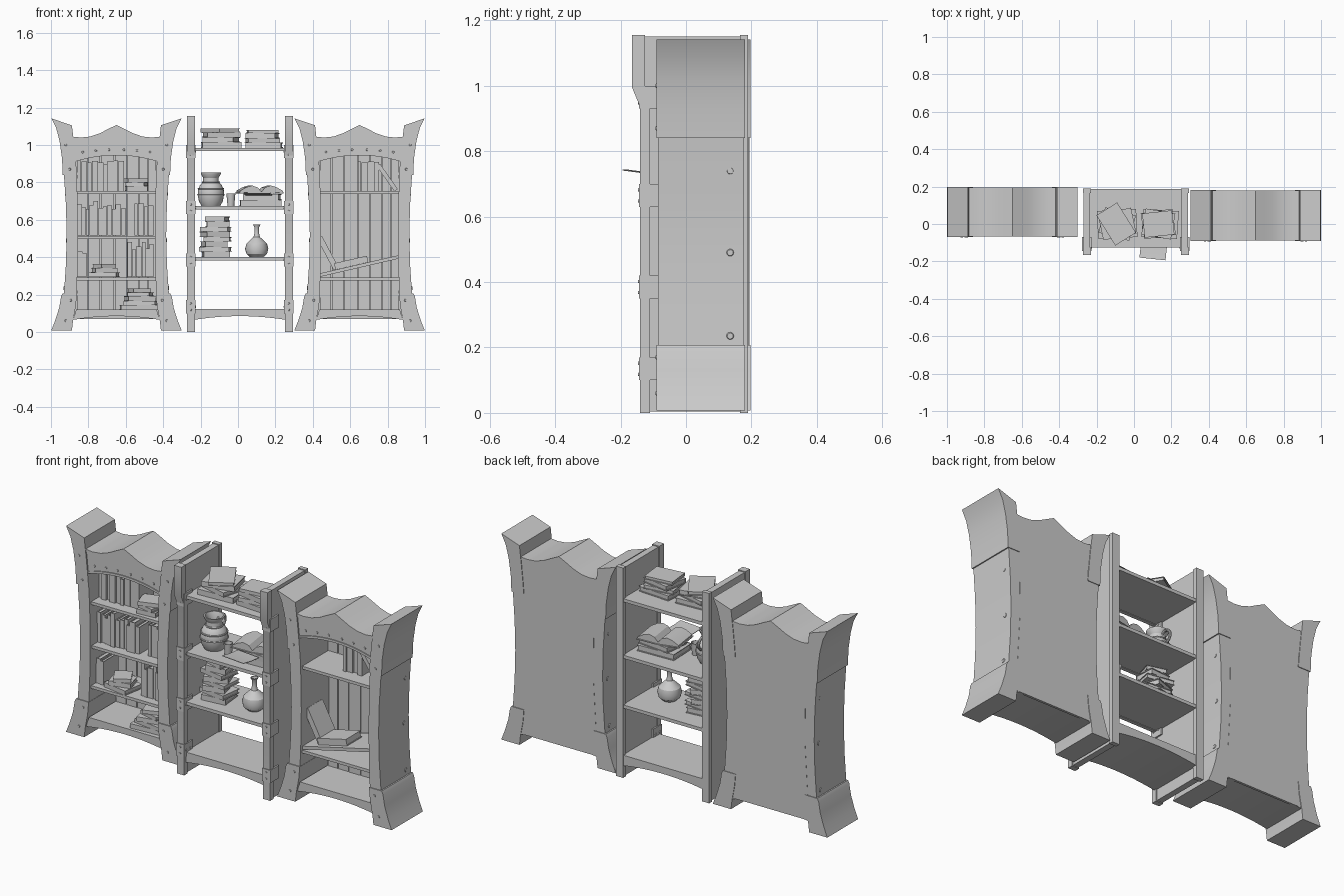
import bpy, bmesh, math, random
from mathutils import Matrix, Vector

if "Cube" in bpy.data.objects:
    bpy.data.objects.remove(bpy.data.objects["Cube"])

random.seed(4)
R = math.radians


def finish(name, bm, mat=None):
    if mat:
        bm.transform(mat)
    bmesh.ops.recalc_face_normals(bm, faces=bm.faces)
    me = bpy.data.meshes.new(name)
    bm.to_mesh(me)
    bm.free()
    ob = bpy.data.objects.new(name, me)
    bpy.context.collection.objects.link(ob)
    return ob


def add_box(bm, a, b):
    c = [(p + q) / 2 for p, q in zip(a, b)]
    s = [abs(q - p) for p, q in zip(a, b)]
    bmesh.ops.create_cube(bm, size=1, matrix=Matrix.Translation(c) @ Matrix.Diagonal((*s, 1)))


def box(name, a, b, mat=None):
    bm = bmesh.new()
    add_box(bm, a, b)
    return finish(name, bm, mat)


def prism(name, pts, lo, hi, axis='y', mat=None):
    """Extrude an (x,z) outline along y, or a (y,z) outline along x."""
    bm = bmesh.new()
    place = (lambda p, t: (p[0], t, p[1])) if axis == 'y' else (lambda p, t: (t, p[0], p[1]))
    f = bm.faces.new([bm.verts.new(place(p, lo)) for p in pts])
    ext = bmesh.ops.extrude_face_region(bm, geom=[f])
    d = (0, hi - lo, 0) if axis == 'y' else (hi - lo, 0, 0)
    bmesh.ops.translate(bm, verts=[v for v in ext['geom'] if isinstance(v, bmesh.types.BMVert)], vec=d)
    return finish(name, bm, mat)


def lathe(name, prof, loc, n=28):
    bm = bmesh.new()
    vs = [bm.verts.new((r, 0, z)) for r, z in prof]
    es = [bm.edges.new(p) for p in zip(vs, vs[1:])]
    bmesh.ops.spin(bm, geom=vs + es, axis=(0, 0, 1), cent=(0, 0, 0), steps=n, angle=2 * math.pi)
    bmesh.ops.remove_doubles(bm, verts=bm.verts, dist=1e-5)
    return finish(name, bm, Matrix.Translation(loc))


def rivets(name, points, normal, r=.008, h=.006):
    bm = bmesh.new()
    rot = Vector((0, 0, 1)).rotation_difference(Vector(normal)).to_matrix().to_4x4()
    for p in points:
        bmesh.ops.create_cone(bm, cap_ends=True, segments=12, radius1=r, radius2=r * .7, depth=h,
                              matrix=Matrix.Translation(p) @ rot)
    return finish(name, bm)


def book(name, t, d, h, mat):
    """Upright book on the origin: spine faces -y, covers overhang the pages."""
    bm = bmesh.new()
    c = min(.004, t * .15)
    for s in (-1, 1):
        add_box(bm, (s * t / 2, -d / 2, 0), (s * (t / 2 - c), d / 2, h))
    add_box(bm, (-t / 2 + c, -d / 2, 0), (t / 2 - c, -d / 2 + c, h))
    add_box(bm, (-t / 2 + c, -d / 2 + c, .004), (t / 2 - c, d / 2 - .004, h - .004))
    return finish(name, bm, mat)


def row(x0, x1, y, z, hmin, hmax, d=.13):
    while x0 < x1 - .012:
        t = min(random.uniform(.018, .036), x1 - x0)
        h = random.uniform(hmin, hmax)
        yy = y + random.uniform(-.012, .012)
        book("upright_book", t - .001, d, h, Matrix.Translation((x0 + t / 2, yy, z)))
        x0 += t


def stack(x, y, z, specs):
    """specs: (length, depth, thickness, turn in degrees, x shift)"""
    for w, d, t, a, dx in specs:
        m = (Matrix.Translation((x + dx, y, z + t / 2)) @ Matrix.Rotation(R(a), 4, 'Z')
             @ Matrix.Rotation(R(90), 4, 'Y') @ Matrix.Translation((0, 0, -w / 2)))
        book("stacked_book", t, d, w, m)
        z += t


# Outlines of the cabinet uprights, measured outward from the cabinet centre
CAP = [(.287, .84), (.291, .93), (.304, 1.02), (.322, 1.09), (.348, 1.142),
       (.238, 1.105), (.226, 1.0), (.217, .91), (.211, .84)]
MID = [(.281, .20), (.270, .36), (.266, .52), (.270, .68), (.281, .845),
       (.213, .845), (.207, .68), (.205, .52), (.207, .36), (.213, .20)]
FOOT = [(.211, .207), (.217, .14), (.232, .06), (.238, .008), (.349, .008),
        (.328, .06), (.306, .13), (.296, .19), (.288, .207)]
WAVE = [(-.24, 1.045), (-.19, 1.04), (-.14, 1.045), (-.09, 1.062), (-.045, 1.085), (0, 1.107)]
WAVE += [(-x, z) for x, z in WAVE[-2::-1]]


def arch(w, ends, mid, n=12):
    return [(w * (2 * i / n - 1), mid + (ends - mid) * (2 * i / n - 1) ** 2) for i in range(n + 1)]


def cabinet(cx, y0, y1, shelves):
    mv = Matrix.Translation((cx, 0, 0))
    for s in (-1, 1):
        m = mv @ Matrix.Diagonal((s, 1, 1, 1))
        prism("cabinet_side_cap", CAP, y0, y1, mat=m)
        prism("cabinet_side_panel", MID, y0 + .005, y1 - .004, mat=m)
        prism("cabinet_side_foot", FOOT, y0, y1, mat=m)
        rivets("side_rivets", [(cx + s * x, y0 + .225, z) for x, z in
                               ((.272, .74), (.267, .49), (.279, .235))], (s, 0, 0), .013)
        rivets("front_rivets", [(cx + s * x, y0, z) for x, z in
                                ((.25, .87), (.27, 1.0), (.245, .17), (.27, .06))], (0, -1, 0))
    # header board, wavy roof, back and arched base
    prism("header_board", WAVE + arch(.24, .905, .945)[::-1], y0 + .008, y0 + .03, mat=mv)
    prism("header_trim", arch(.22, .912, .945) + arch(.22, .925, .958)[::-1], y0 + .003, y0 + .01, mat=mv)
    prism("header_top_trim", WAVE + [(x, z - .014) for x, z in WAVE[::-1]], y0 + .003, y0 + .01, mat=mv)
    prism("roof_sheet", WAVE + [(x, z - .018) for x, z in WAVE[::-1]], y0 + .01, y1 - .003, mat=mv)
    prism("back_panel", WAVE + [(.215, .9), (.21, .5), (.235, .07), (-.235, .07), (-.21, .5), (-.215, .9)],
          y1 - .016, y1 - .003, mat=mv)
    prism("arched_base", arch(.232, .065, .085) + [(.215, .12), (-.215, .12)], y0 + .008, y1 - .004, mat=mv)
    rivets("header_rivets", [(cx + x, y0 + .007, .975 - .4 * x * x) for x in (-.18, -.11, -.04, .04, .11, .18)],
           (0, -1, 0), .007)
    # back planks with open joints
    xs = [-.213, -.15, -.085, -.01, .055, .12, .17, .213]
    bm = bmesh.new()
    for a, b in zip(xs, xs[1:]):
        add_box(bm, (cx + a + .002, y1 - .026 + random.uniform(-.002, .002), .12), (cx + b - .002, y1 - .015, 1.02))
    finish("back_planks", bm)
    for z in shelves:
        box("cabinet_shelf", (cx - .214, y0 + .02, z - .016), (cx + .214, y1 - .02, z))


cabinet(-.65, -.07, .197, (.754, .514, .292))
cabinet(.65, -.09, .181, (.754, .292))

# Left cabinet books
row(-.86, -.61, .075, .755, .125, .165)
stack(-.545, .03, .755, [(.11, .12, .025, 5, .0), (.10, .11, .02, -12, .005), (.11, .1, .022, 18, -.005)])
row(-.86, -.59, .065, .515, .14, .185)
row(-.555, -.445, .065, .515, .15, .18)
row(-.86, -.80, .06, .293, .12, .14)
stack(-.715, .02, .293, [(.15, .12, .025, -10, 0), (.12, .1, .025, 14, 0), (.09, .1, .02, 30, 0)])
row(-.59, -.445, .065, .293, .15, .19)
stack(-.53, .03, .12, [(.20, .14, .025, 4, 0), (.17, .13, .022, -8, .01), (.15, .12, .025, 12, .005),
                       (.12, .1, .02, -15, .01), (.10, .1, .02, 20, 0)])

# Right cabinet books and the fallen shelf
row(.64, .76, .07, .755, .15, .165)
book("leaning_book", .022, .13, .165, Matrix.Translation((.845, .06, .758)) @ Matrix.Rotation(R(-35), 4, 'Y'))
tilt = Matrix.Translation((.645, .03, .352)) @ Matrix.Rotation(R(-13), 4, 'Y')
box("fallen_shelf", (-.218, -.10, -.009), (.218, .11, .009), tilt)
book("leaning_book", .03, .13, .19, Matrix.Translation((.525, .03, .338)) @ Matrix.Rotation(R(-28), 4, 'Y'))
book("fallen_book", .035, .13, .18, tilt @ Matrix.Translation((-.125, -.01, .027)) @ Matrix.Rotation(R(90), 4, 'Y'))

# Open centre shelf unit: side boards, edge posts and straps
CX = .01
SIDE = [(-.13, 0.004), (-.13, .935), (-.155, .995), (-.155, 1.15), (.185, 1.15), (.185, .004)]
FRONT = [(-.14, 0), (-.14, .935), (-.165, .995), (-.165, 1.155), (-.125, 1.155), (-.125, .98), (-.11, .93), (-.11, 0)]
for s in (-1, 1):
    m = Matrix.Translation((CX, 0, 0)) @ Matrix.Diagonal((s, 1, 1, 1))
    prism("unit_side_board", SIDE, .245, .279, 'x', m)
    prism("unit_front_post", FRONT, .24, .284, 'x', m)
    box("unit_back_post", (.24, .165, 0), (.284, .19, 1.155), m)
    for z in (.10, .35, .63, .93):
        box("post_strap", (.237, -.144, z), (.288, -.07, z + .07), m)
        rivets("strap_rivets", [(CX + s * .237, y, z + .035) for y in (-.125, -.09)], (-s, 0, 0), .007)
        rivets("strap_rivets", [(CX + s * .262, -.144, z + k) for k in (.018, .052)], (0, -1, 0), .006)
for z in (.985, .674, .40):
    box("unit_shelf", (CX - .246, -.107, z - .015), (CX + .246, .167, z))
    for a, b in ((-.125, -.105), (.165, .186)):
        box("unit_shelf_lip", (CX - .246, a, z - .018), (CX + .246, b, z))
prism("unit_arched_base", arch(.246, .065, .085) + [(.246, .123), (-.246, .123)], -.125, .186,
      mat=Matrix.Translation((CX, 0, 0)))

# Book stacks in the centre unit
stack(-.09, 0, .985, [(.21, .15, .03, 3, 0), (.17, .14, .025, -15, .0), (.18, .14, .028, 12, 0), (.19, .13, .02, -58, -.005)])
stack(.13, 0, .985, [(.19, .15, .028, -4, .01), (.17, .14, .022, 8, 0), (.16, .14, .028, -10, .0), (.16, .13, .018, 6, .0)])
stack(-.12, .01, .40, [(.14, .13, .03, 6, 0), (.16, .12, .025, -8, 0), (.12, .13, .03, 14, -.01), (.14, .12, .022, -5, .01),
                       (.13, .12, .03, 20, -.005), (.15, .12, .025, -10, 0), (.12, .11, .03, 4, .01), (.11, .1, .025, -16, .01)])
stack(.12, .02, .674, [(.22, .16, .033, 2, 0), (.19, .15, .03, -6, .01)])

# Open book with curved page blocks, plus a loose page over the edge
half = [(0, .012), (.02, .036), (.05, .046), (.08, .038), (.115, .018), (.115, .010)]
pages = half + [(0, .003)] + [(-x, z) for x, z in half[:0:-1]]
ob_m = Matrix.Translation((.115, .02, .737)) @ Matrix.Rotation(R(8), 4, 'Z')
prism("open_book_pages", pages, -.075, .075, mat=ob_m)
prism("open_book_cover", [(-.12, .009), (0, .002), (.12, .009), (.12, .005), (0, -.001), (-.12, .005)], -.08, .08, mat=ob_m)
prism("loose_page", [(-.06, .006), (0, .004), (.06, -.004), (.06, -.007), (0, .001), (-.06, .003)], -.07, .07, 'x',
      Matrix.Translation((.105, -.127, .737)) @ Matrix.Rotation(R(-6), 4, 'Z') @ Matrix.Diagonal((1, -1, 1, 1)) @ Matrix.Rotation(R(180), 4, 'X') @ Matrix.Diagonal((1, -1, 1, 1)))

# Jug with collar rings and handle, cup, round flask
JX, JY, JZ = -.145, .0, .674
lathe("jug", [(0, 0), (.05, 0), (.064, .025), (.07, .06), (.069, .085), (.058, .112), (.042, .128), (.041, .15),
              (.053, .170), (.054, .178), (.046, .178), (.035, .15), (.035, .13), (0, .125)], (JX, JY, JZ))
for r, z in ((.067, .092), (.045, .127), (.07, .06)):
    bpy.ops.mesh.primitive_torus_add(location=(JX, JY, JZ + z), major_radius=r, minor_radius=.004,
                                     major_segments=28, minor_segments=6)
    bpy.context.object.name = "jug_ring"
bpy.ops.mesh.primitive_torus_add(location=(JX, JY + .062, JZ + .125), rotation=(0, R(90), 0), major_radius=.034,
                                 minor_radius=.007, major_segments=24, minor_segments=8)
bpy.context.object.name = "jug_handle"
lathe("cup", [(0, 0), (.018, 0), (.024, .066), (.020, .066), (.015, .008), (0, .008)], (-.038, -.03, .674), 20)
lathe("flask", [(0, 0), (.035, 0), (.055, .018), (.062, .045), (.055, .072), (.035, .092), (.017, .108), (.012, .13),
                (.013, .16), (.02, .174), (.015, .174), (.008, .15), (0, .15)], (.10, .0, .40))

# Smooth the curved surfaces, keep edges sharp
bpy.ops.object.select_all(action='SELECT')
bpy.context.view_layer.objects.active = bpy.data.objects["jug"]
bpy.ops.object.shade_smooth_by_angle(angle=R(30))
